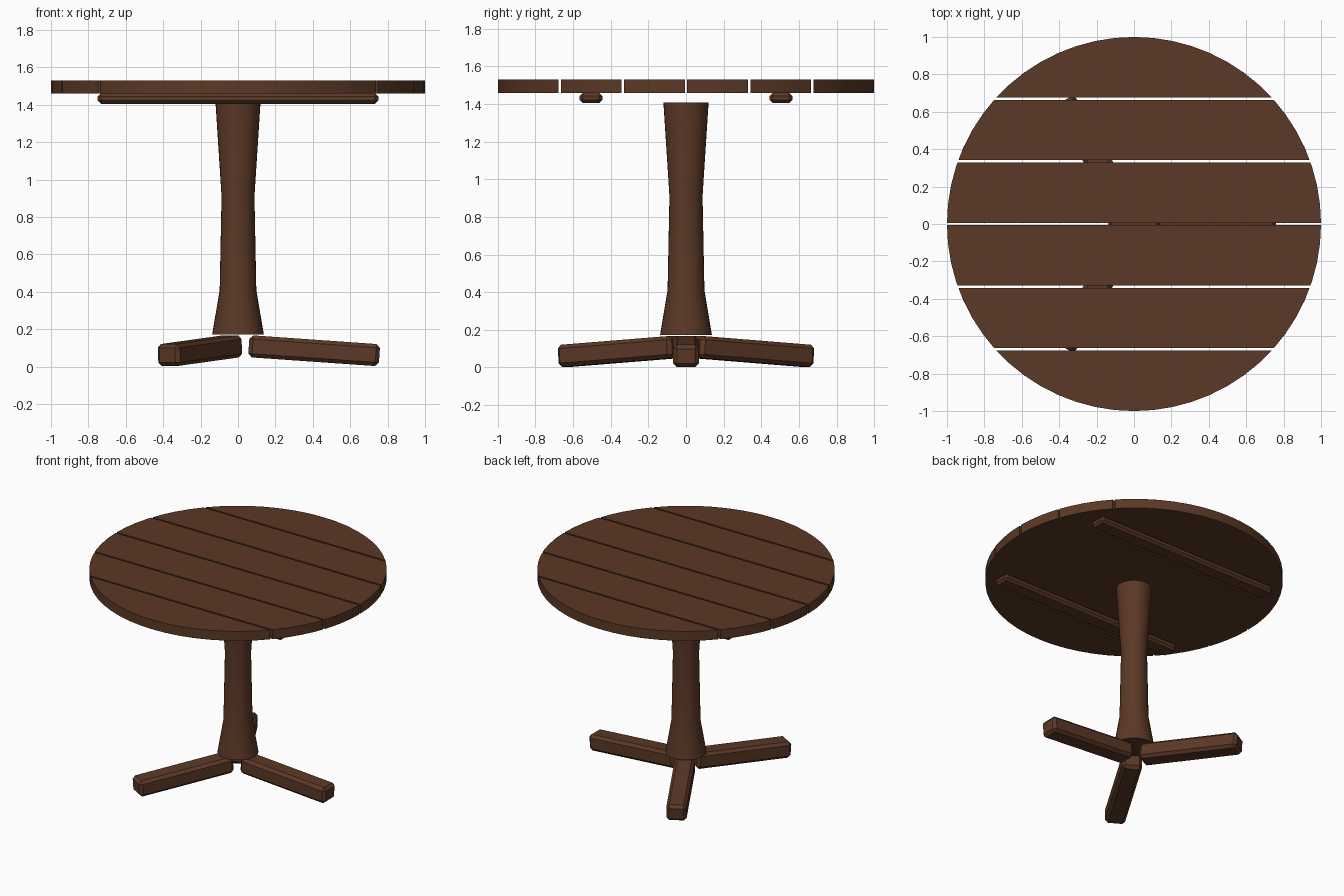
import bpy, bmesh
from math import radians, cos, sin, pi
from mathutils import Matrix, Vector

default = bpy.data.objects.get("Cube")
if default:
    bpy.data.objects.remove(default, do_unlink=True)

# Single dark wood colour
wood = bpy.data.materials.new("dark brown wood")
wood.use_nodes = True
colour = (0.105, 0.040, 0.019, 1)
wood.diffuse_color = colour
wood.node_tree.nodes["Principled BSDF"].inputs["Base Color"].default_value = colour


def finish(bm, name, smooth=True):
    bmesh.ops.recalc_face_normals(bm, faces=bm.faces)
    mesh = bpy.data.meshes.new(name)
    bm.to_mesh(mesh)
    bm.free()
    mesh.materials.append(wood)
    obj = bpy.data.objects.new(name, mesh)
    bpy.context.collection.objects.link(obj)
    if smooth:
        bpy.ops.object.select_all(action="DESELECT")
        obj.select_set(True)
        bpy.context.view_layer.objects.active = obj
        bpy.ops.object.shade_smooth_by_angle(angle=radians(30))
    return obj


def chamfered_bar(name, size, chamfer, matrix):
    bm = bmesh.new()
    bmesh.ops.create_cube(bm, size=1)
    bmesh.ops.scale(bm, vec=size, verts=bm.verts)
    bmesh.ops.bevel(bm, geom=bm.edges[:], offset=chamfer, segments=1,
                    profile=0.5, affect="EDGES")
    bmesh.ops.transform(bm, matrix=matrix, verts=bm.verts)
    return finish(bm, name, smooth=False)


# Round top: one disc sliced into six planks
SIDES, PITCH, GAP = 60, 0.335, 0.013
TOP_LOW, TOP_HIGH = 1.46, 1.53
for i in range(6):
    low = (i - 3) * PITCH + GAP / 2
    high = (i - 2) * PITCH - GAP / 2
    bm = bmesh.new()
    bmesh.ops.create_cone(bm, cap_ends=True, segments=SIDES, radius1=1, radius2=1,
                          depth=TOP_HIGH - TOP_LOW,
                          matrix=Matrix.Translation((0, 0, (TOP_LOW + TOP_HIGH) / 2)))
    for y, normal in ((low, (0, -1, 0)), (high, (0, 1, 0))):
        cut = bmesh.ops.bisect_plane(bm, geom=bm.verts[:] + bm.edges[:] + bm.faces[:],
                                     plane_co=(0, y, 0), plane_no=normal, clear_outer=True)
        edges = [e for e in cut["geom_cut"] if isinstance(e, bmesh.types.BMEdge)]
        if edges:
            bmesh.ops.holes_fill(bm, edges=edges)
    finish(bm, f"top_plank_{i + 1}")

# Battens under the top
for side, y in (("front", -0.505), ("back", 0.505)):
    chamfered_bar(f"{side}_batten", (1.5, 0.12, 0.055), 0.017,
                  Matrix.Translation((0, y, 1.4325)))

# Turned column, spun from a profile of (radius, height)
profile = [(0, 0.172), (0.138, 0.172), (0.098, 0.41), (0.088, 0.91), (0.12, 1.407), (0, 1.407)]
bm = bmesh.new()
verts = [bm.verts.new((r, 0, z)) for r, z in profile]
edges = [bm.edges.new(pair) for pair in zip(verts, verts[1:])]
bmesh.ops.spin(bm, geom=verts + edges, cent=(0, 0, 0), axis=(0, 0, 1),
               angle=2 * pi, steps=32, use_duplicate=False)
bmesh.ops.remove_doubles(bm, verts=bm.verts, dist=0.0005)
finish(bm, "column")

# Three sloping feet
for name, angle in (("left_foot", 0), ("back_right_foot", 120), ("front_right_foot", 240)):
    matrix = (Matrix.Rotation(radians(angle), 4, "Z")
              @ Matrix.Translation((0.407, 0, 0.085))
              @ Matrix.Rotation(radians(4), 4, "Y"))
    chamfered_bar(name, (0.70, 0.137, 0.118), 0.02, matrix)
